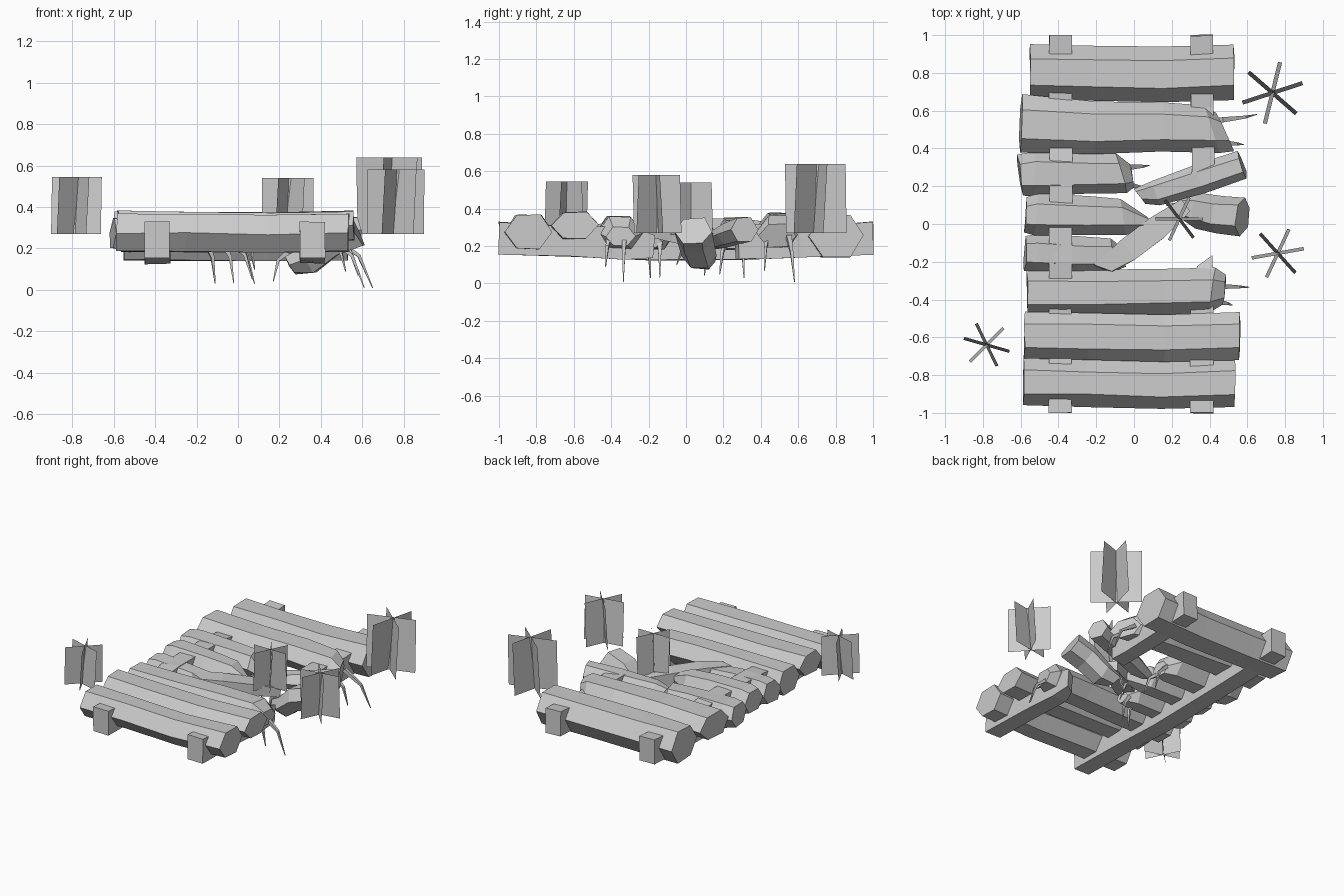
import bpy, bmesh, math, random
from mathutils import Vector

random.seed(4)
grey = bpy.data.materials.new("weathered grey")
grey.diffuse_color = (0.6, 0.6, 0.6, 1)

HEX = [(math.cos(math.radians(a)), math.sin(math.radians(a)) / 0.866) for a in range(0, 360, 60)]
SQUARE = [(1, 1), (-1, 1), (-1, -1), (1, -1)]


def finish(bm, name):
    me = bpy.data.meshes.new(name)
    bm.to_mesh(me)
    bm.free()
    me.materials.append(grey)
    ob = bpy.data.objects.new(name, me)
    bpy.context.collection.objects.link(ob)
    return ob


def sweep(name, section, stations, jitter=0.0):
    """Skin a section along stations (x, y, z, half_width, half_height, end_slant)."""
    bm = bmesh.new()
    d = (Vector(stations[-1][:3]) - Vector(stations[0][:3])).normalized()
    side = d.cross(Vector((0, 0, 1)))
    side = side.normalized() if side.length > 0.01 else Vector((0, 1, 0))
    up = side.cross(d)
    rings = []
    for x, y, z, w, h, slant in stations:
        ring = []
        for a, b in section:
            j = [random.uniform(-jitter, jitter) for _ in range(3)]
            p = Vector((x, y, z)) + side * (a * w + j[0]) + up * (b * h + j[1]) + d * (slant * a + j[2])
            ring.append(bm.verts.new(p))
        rings.append(ring)
    n = len(section)
    for r, s in zip(rings, rings[1:]):
        for i in range(n):
            bm.faces.new((r[i], r[(i + 1) % n], s[(i + 1) % n], s[i]))
    bm.faces.new(rings[0])
    bm.faces.new(rings[-1])
    bmesh.ops.recalc_face_normals(bm, faces=bm.faces)
    return finish(bm, name)


def plank_log(name, x0, x1, y0, y1, z, w, h, sag=0.012):
    """Whole log lying across the rails, slightly bent."""
    st = []
    for t, k in ((0, 0), (0.3, 0.4), (0.65, 1), (1, 0)):
        st.append((x0 + (x1 - x0) * t, y0 + (y1 - y0) * t - sag * k, z - 0.006 * k, w, h, 0))
    sweep(name, HEX, st, 0.004)


# Whole logs
plank_log("log_back", -0.55, 0.53, 0.805, 0.805, 0.255, 0.145, 0.11)
plank_log("log_front_inner", -0.58, 0.56, -0.59, -0.594, 0.31, 0.124, 0.07)
plank_log("log_front", -0.585, 0.535, -0.835, -0.842, 0.275, 0.124, 0.09)

# Logs with snapped right ends
sweep("broken_log_back", HEX, [
    (-0.60, 0.53, 0.30, 0.155, 0.08, 0), (-0.2, 0.51, 0.295, 0.14, 0.08, 0),
    (0.15, 0.515, 0.29, 0.13, 0.082, 0), (0.41, 0.505, 0.28, 0.125, 0.085, 0.045),
    (0.48, 0.49, 0.255, 0.10, 0.06, 0.05)], 0.004)
sweep("broken_log_mid_back", HEX, [
    (-0.605, 0.26, 0.275, 0.11, 0.07, 0.015), (-0.53, 0.267, 0.27, 0.12, 0.082, 0),
    (-0.25, 0.268, 0.267, 0.11, 0.082, 0), (-0.07, 0.27, 0.26, 0.108, 0.077, 0.03),
    (-0.01, 0.255, 0.235, 0.06, 0.045, 0.01)], 0.004)
sweep("broken_log_middle", HEX, [
    (-0.575, 0.05, 0.28, 0.095, 0.07, 0), (-0.52, 0.05, 0.28, 0.11, 0.088, 0),
    (-0.25, 0.045, 0.28, 0.10, 0.085, 0), (-0.06, 0.04, 0.27, 0.095, 0.08, 0.02),
    (0.09, 0.01, 0.25, 0.03, 0.03, 0.02)], 0.004)
sweep("broken_log_mid_front", HEX, [
    (-0.575, -0.155, 0.27, 0.095, 0.07, 0), (-0.52, -0.155, 0.267, 0.102, 0.082, 0),
    (-0.30, -0.165, 0.263, 0.098, 0.08, 0), (-0.12, -0.165, 0.255, 0.09, 0.072, 0.01),
    (-0.05, -0.18, 0.225, 0.045, 0.035, 0.01)], 0.004)
sweep("broken_log_inner_front", HEX, [
    (-0.565, -0.365, 0.27, 0.122, 0.088, 0), (-0.2, -0.365, 0.27, 0.12, 0.086, 0),
    (0.15, -0.36, 0.275, 0.12, 0.088, 0), (0.41, -0.355, 0.27, 0.12, 0.085, -0.02),
    (0.48, -0.35, 0.25, 0.08, 0.05, -0.01)], 0.004)

# Snapped pieces lying in the gap
sweep("fallen_log_back", HEX, [
    (0.03, 0.15, 0.22, 0.045, 0.03, 0.02), (0.12, 0.165, 0.235, 0.07, 0.045, 0),
    (0.35, 0.24, 0.265, 0.08, 0.055, 0), (0.575, 0.315, 0.29, 0.08, 0.06, 0)], 0.005)
sweep("fallen_log_middle", HEX, [
    (0.25, 0.09, 0.12, 0.06, 0.045, 0.01), (0.34, 0.075, 0.15, 0.095, 0.068, 0),
    (0.45, 0.05, 0.235, 0.105, 0.075, 0), (0.575, 0.04, 0.28, 0.102, 0.075, 0)], 0.006)
sweep("fallen_beam", SQUARE, [
    (-0.165, -0.235, 0.305, 0.045, 0.025, 0.03), (-0.04, -0.14, 0.285, 0.065, 0.04, 0),
    (0.12, -0.02, 0.255, 0.06, 0.04, 0), (0.27, 0.09, 0.22, 0.04, 0.03, 0)], 0.006)

# Support rails: the left is whole, the right is snapped in the middle
sweep("left_rail", SQUARE, [
    (-0.39, -1.0, 0.243, 0.06, 0.087, 0), (-0.39, -0.6, 0.224, 0.06, 0.080, 0),
    (-0.39, -0.2, 0.235, 0.06, 0.11, 0), (-0.385, 0.3, 0.237, 0.06, 0.11, 0),
    (-0.39, 0.62, 0.220, 0.06, 0.080, 0), (-0.39, 1.0, 0.243, 0.06, 0.087, 0)], 0.002)
sweep("right_rail_front", SQUARE, [
    (0.36, -1.0, 0.243, 0.06, 0.087, 0), (0.36, -0.6, 0.224, 0.06, 0.08, 0),
    (0.36, -0.32, 0.217, 0.058, 0.088, 0), (0.375, -0.2, 0.20, 0.04, 0.06, 0.03)], 0.003)
sweep("right_rail_back", SQUARE, [
    (0.36, 1.0, 0.243, 0.06, 0.087, 0), (0.36, 0.62, 0.220, 0.06, 0.08, 0),
    (0.365, 0.42, 0.225, 0.058, 0.092, 0), (0.365, 0.27, 0.225, 0.058, 0.09, 0.01)], 0.003)

# Drooping splinters at the snapped ends: root, tip
splinters = [
    ((0.46, 0.55, 0.25), (0.65, 0.58, 0.01)), ((0.47, 0.43, 0.24), (0.58, 0.42, 0.07)),
    ((0.44, -0.33, 0.25), (0.61, -0.335, 0.01)), ((0.44, -0.41, 0.24), (0.52, -0.43, 0.09)),
    ((-0.03, 0.30, 0.24), (0.08, 0.31, 0.03)), ((-0.03, 0.21, 0.22), (0.07, 0.18, 0.05)),
    ((-0.15, -0.20, 0.22), (-0.11, -0.19, 0.03)), ((-0.07, -0.14, 0.22), (-0.02, -0.14, 0.03)),
    ((0.24, 0.10, 0.18), (0.17, 0.10, 0.04)), ((0.03, 0.03, 0.24), (0.08, -0.05, 0.10))]
for i, (a, b) in enumerate(splinters):
    a, b = Vector(a), Vector(b)
    m = a.lerp(b, 0.5) + Vector(((b.x - a.x) * 0.15, 0, 0.035))
    sweep(f"splinter_{i + 1}", SQUARE, [(*a, 0.014, 0.014, 0), (*m, 0.008, 0.008, 0),
                                        (*b, 0.002, 0.002, 0)])


# Grass tufts: three crossed cards, each leaning a little to one side
def grass_tuft(name, x, y, radius, z0, z1, angles):
    bm = bmesh.new()
    lean = radius * 0.065
    for deg in angles:
        a = math.radians(deg)
        d = Vector((math.cos(a), math.sin(a), 0)) * radius
        n = Vector((-math.sin(a), math.cos(a), 0)) * lean
        c0, c1 = Vector((x, y, z0)), Vector((x, y, z1))
        bm.faces.new([bm.verts.new(p) for p in (c0 - d - n, c0 + d - n, c1 + d + n, c1 - d + n)])
    finish(bm, name)


grass_tuft("grass_back_right", 0.733, 0.694, 0.167, 0.27, 0.64, (-41, 18, 256))
grass_tuft("grass_front_right", 0.761, -0.155, 0.14, 0.27, 0.58, (-48, 190, 245))
grass_tuft("grass_front_left", -0.78, -0.64, 0.125, 0.27, 0.545, (-64, -16, 225))
grass_tuft("grass_middle", 0.24, 0.027, 0.125, 0.26, 0.54, (-53, 180, 245))
